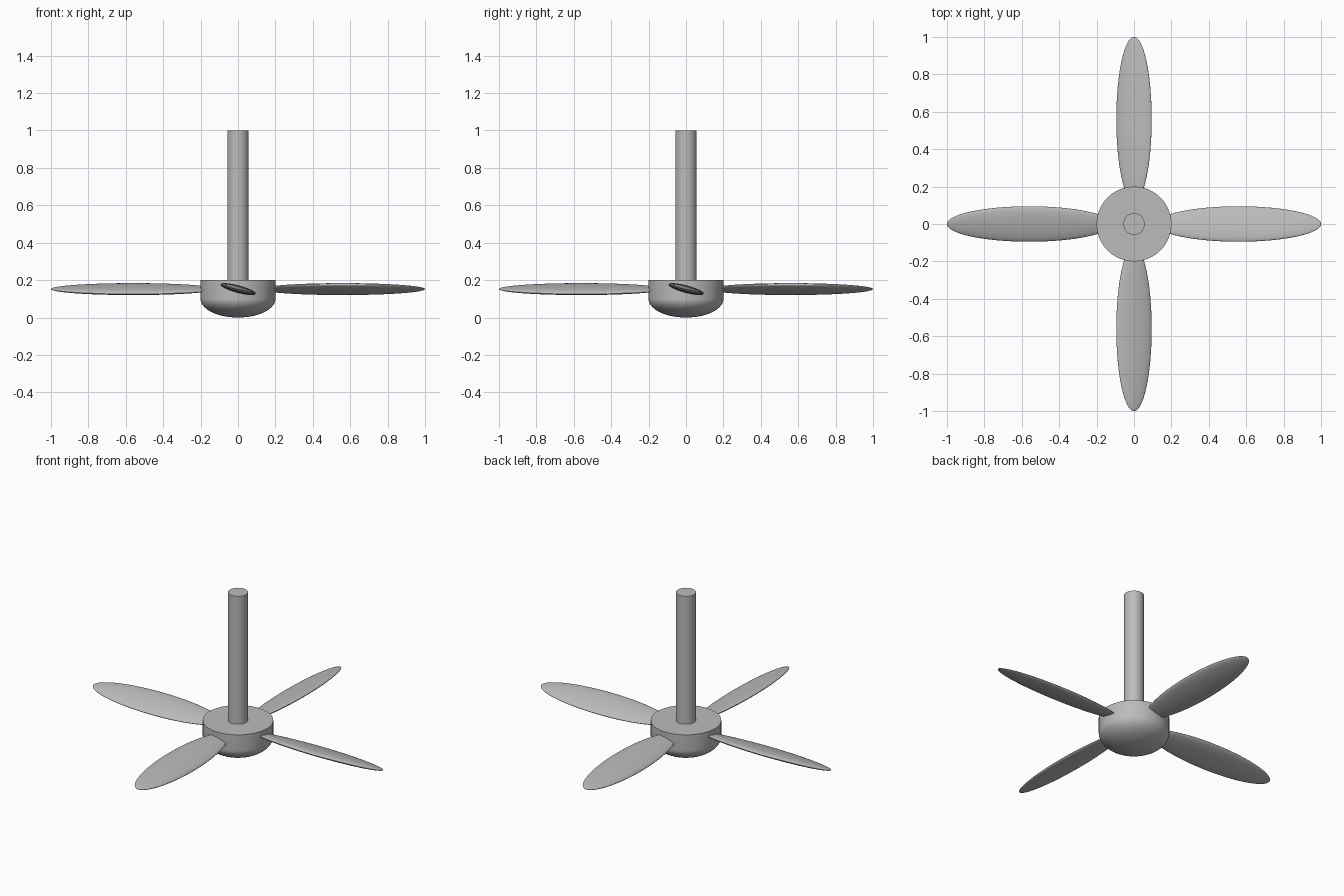
import bpy, math
from mathutils import Matrix

cube = bpy.data.objects.get("Cube")
if cube:
    bpy.data.objects.remove(cube, do_unlink=True)

GREY = (0.5, 0.5, 0.5, 1)
metal = bpy.data.materials.new("plain_grey")
metal.use_nodes = True
metal.diffuse_color = GREY
metal.node_tree.nodes["Principled BSDF"].inputs["Base Color"].default_value = GREY


def finish(name):
    obj = bpy.context.object
    obj.name = name
    obj.data.materials.append(metal)
    bpy.ops.object.shade_smooth_by_angle(angle=math.radians(35))
    return obj


# Hub: sphere whose lower half is a shallow bowl and whose upper half becomes a drum
HUB_R, BOWL_H, HUB_TOP = 0.2, 0.1, 0.2
bpy.ops.mesh.primitive_uv_sphere_add(segments=64, ring_count=32, radius=1)
hub_mesh = bpy.context.object.data
for v in hub_mesh.vertices:
    if v.co.z <= 0.001:
        v.co = (v.co.x * HUB_R, v.co.y * HUB_R, BOWL_H + v.co.z * BOWL_H)
    else:
        rim = v.co.z < 0.1      # first ring above the equator forms the flat top's rim
        r = math.hypot(v.co.x, v.co.y)
        scale = HUB_R / r if rim else HUB_R
        v.co = (v.co.x * scale, v.co.y * scale, HUB_TOP)
finish("hub")

# Shaft rising from the hub
SHAFT_R, SHAFT_TOP = 0.057, 1.0
bpy.ops.mesh.primitive_cylinder_add(
    vertices=64, radius=SHAFT_R, depth=SHAFT_TOP - BOWL_H,
    location=(0, 0, (SHAFT_TOP + BOWL_H) / 2))
finish("shaft")

# Four pitched blades, flattened ellipsoids around the hub
LENGTH, WIDTH, THICK = 0.44, 0.098, 0.02
for i, side in enumerate(("left", "back", "right", "front")):
    bpy.ops.mesh.primitive_uv_sphere_add(segments=48, ring_count=32, radius=1)
    blade = finish(side + "_blade")
    shape = Matrix.Diagonal((WIDTH, THICK, LENGTH, 1))
    lay = Matrix(((0, 0, 1, 0), (1, 0, 0, 0), (0, 1, 0, 0), (0, 0, 0, 1)))
    pitch = Matrix.Rotation(math.radians(-15), 4, 'X')
    out = Matrix.Translation((1 - LENGTH, 0, 0.152))
    turn = Matrix.Rotation(i * math.pi / 2, 4, 'Z')
    blade.data.transform(turn @ out @ pitch @ lay @ shape)
